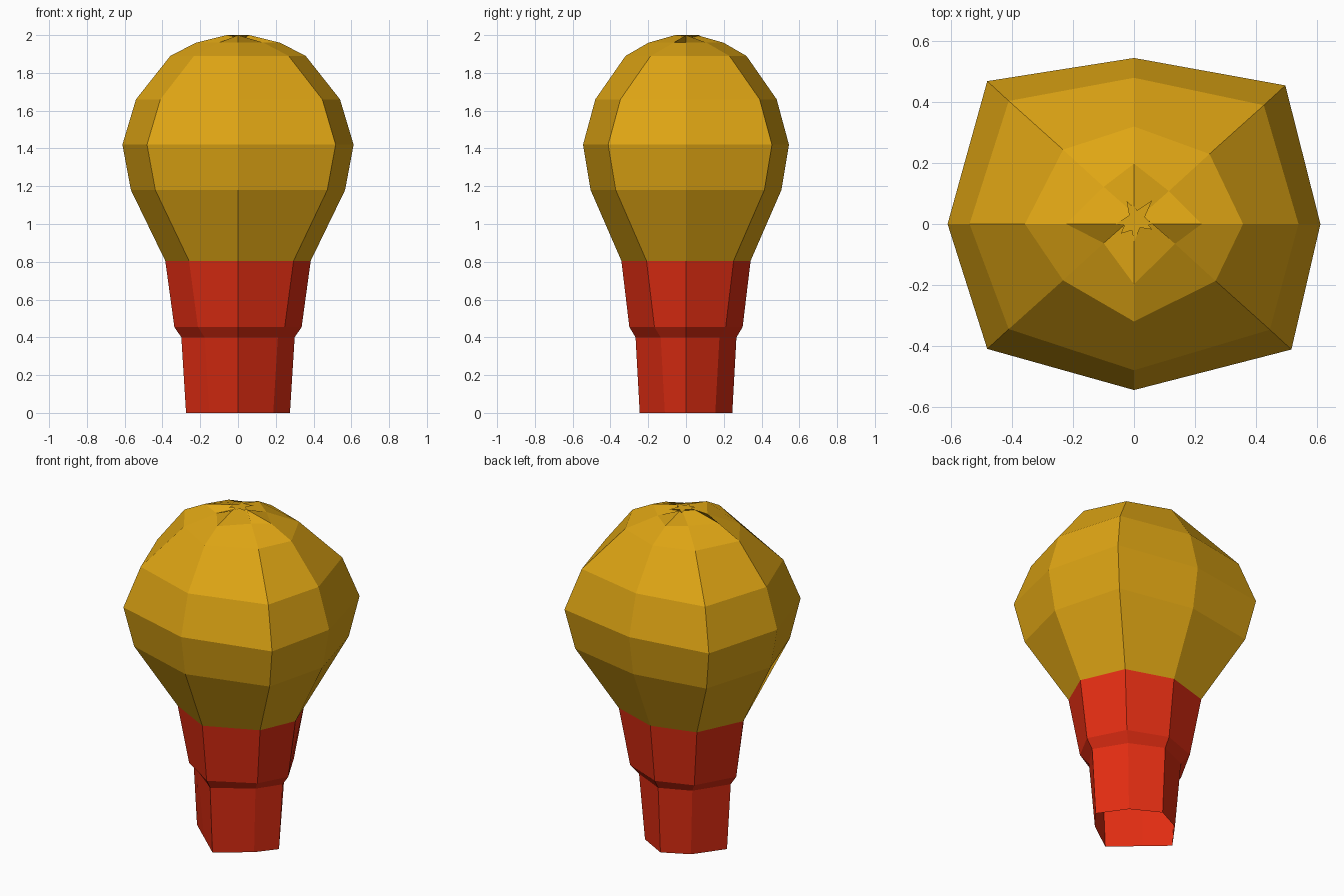
import bpy, bmesh

if "Cube" in bpy.data.objects:
    bpy.data.objects.remove(bpy.data.objects["Cube"])

# Corner insets (x, y) give the slightly lopsided eight-sided section
INSET = {(1, 1): (0.103, 0.09), (-1, 1): (0.118, 0.076),
         (-1, -1): (0.118, 0.135), (1, -1): (0.083, 0.133)}
AROUND = [(1, 0), (1, 1), (0, 1), (-1, 1), (-1, 0), (-1, -1), (0, -1), (1, -1)]


def ring(bm, rx, ry, z):
    verts = []
    for sx, sy in AROUND:
        if sx and sy:
            ix, iy = INSET[(sx, sy)]
            co = (sx * (0.98 * rx - ix), sy * (ry - iy), z)
        else:
            co = (sx * rx, sy * ry, z)
        verts.append(bm.verts.new(co))
    return verts


def lofted(name, profile, color, cap=False):
    bm = bmesh.new()
    rings = [ring(bm, *p) for p in profile]
    for a, b in zip(rings, rings[1:]):
        for i in range(8):
            j = (i + 1) % 8
            bm.faces.new((a[i], a[j], b[j], b[i]))
    if cap:
        top = bm.verts.new((0, 0, profile[-1][2]))
        for i in range(8):
            bm.faces.new((rings[-1][i], rings[-1][(i + 1) % 8], top))
    mesh = bpy.data.meshes.new(name)
    bm.to_mesh(mesh)
    bm.free()
    mat = bpy.data.materials.new(name + "_color")
    mat.diffuse_color = color
    mat.use_nodes = True
    mat.node_tree.nodes["Principled BSDF"].inputs["Base Color"].default_value = mat.diffuse_color
    mesh.materials.append(mat)
    obj = bpy.data.objects.new(name, mesh)
    bpy.context.collection.objects.link(obj)
    return obj


# Red stem, open underneath, with a small step at mid height
lofted("stem", [(0.275, 0.245, 0), (0.30, 0.267, 0.40),
                (0.337, 0.30, 0.455), (0.385, 0.342, 0.805)],
       (0.75, 0.026, 0.006, 1))

# Golden bulb, whose corners fold past the centre at the crown
lofted("bulb", [(0.385, 0.342, 0.805), (0.567, 0.505, 1.18), (0.612, 0.545, 1.42),
                (0.54, 0.48, 1.66), (0.358, 0.32, 1.89), (0.222, 0.198, 1.96),
                (0.06, 0.058, 2.0)],
       (0.74, 0.38, 0.007, 1), cap=True)
